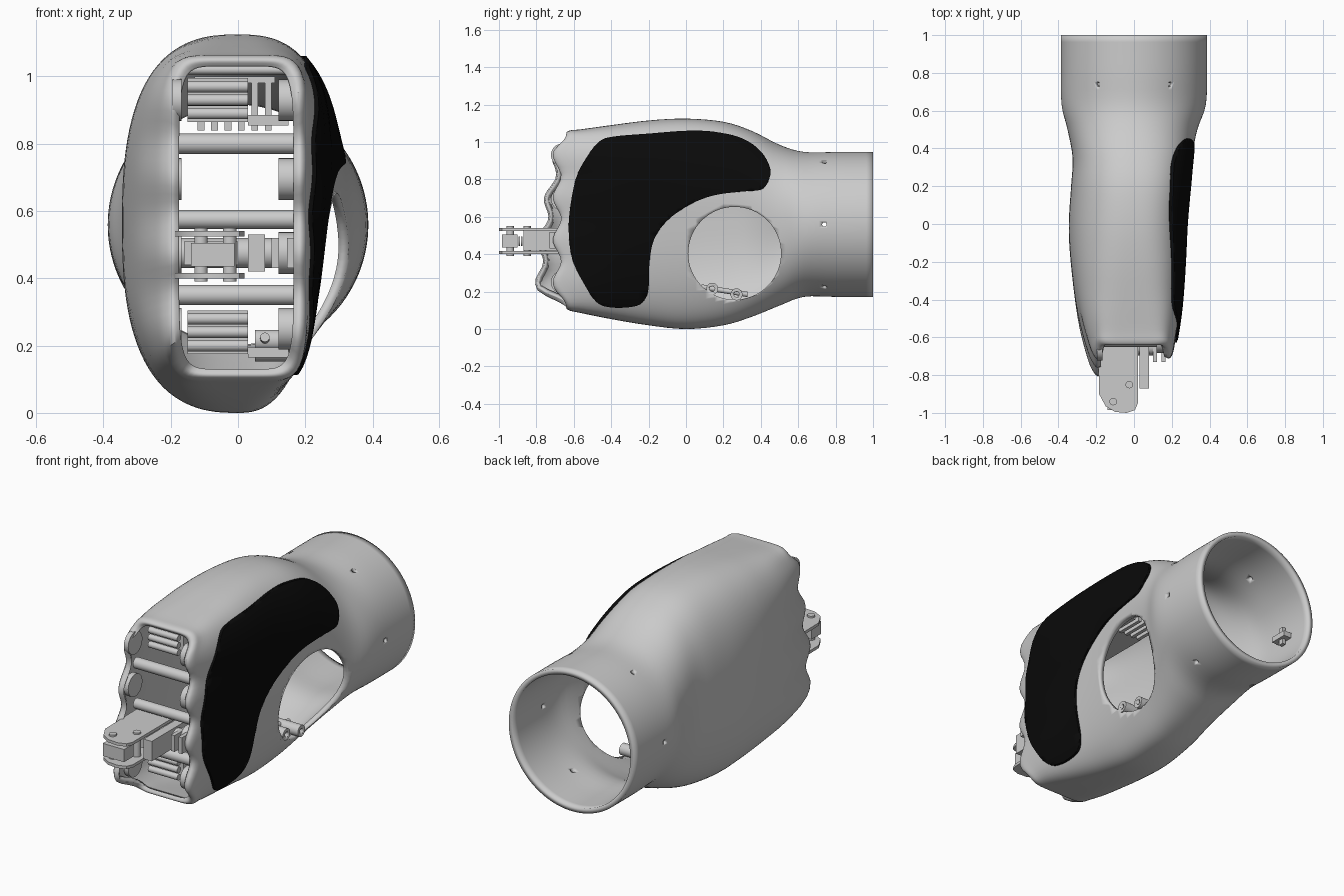
import bpy, bmesh, math
from mathutils import Vector, Matrix

if "Cube" in bpy.data.objects:
    bpy.data.objects.remove(bpy.data.objects["Cube"])


def finish(name, bm, angle=35):
    me = bpy.data.meshes.new(name)
    bm.to_mesh(me)
    bm.free()
    ob = bpy.data.objects.new(name, me)
    bpy.context.collection.objects.link(ob)
    bpy.ops.object.select_all(action='DESELECT')
    bpy.context.view_layer.objects.active = ob
    ob.select_set(True)
    bpy.ops.object.shade_smooth_by_angle(angle=math.radians(angle))
    return ob


def modify(ob, kind, **props):
    bpy.context.view_layer.objects.active = ob
    m = ob.modifiers.new(kind.title(), kind)
    for k, v in props.items():
        setattr(m, k, v)
    bpy.ops.object.modifier_apply(modifier=m.name)


def add_cyl(bm, a, b, r, seg=24):
    a, b = Vector(a), Vector(b)
    rot = (b - a).to_track_quat('Z', 'Y').to_matrix().to_4x4()
    bmesh.ops.create_cone(bm, cap_ends=True, segments=seg, radius1=r, radius2=r,
                          depth=(b - a).length, matrix=Matrix.Translation((a + b) / 2) @ rot)


def cyl(name, a, b, r, seg=24):
    bm = bmesh.new()
    add_cyl(bm, a, b, r, seg)
    return finish(name, bm)


def box(name, lo, hi):
    bm = bmesh.new()
    lo, hi = Vector(lo), Vector(hi)
    bmesh.ops.create_cube(bm, size=1, matrix=Matrix.Translation((lo + hi) / 2) @ Matrix.Diagonal((*(hi - lo), 1)))
    return finish(name, bm)


def prism(name, pts, axis, a, b):
    place = (lambda p, h: (h, p[0], p[1])) if axis == 'x' else (lambda p, h: (p[0], p[1], h))
    bm = bmesh.new()
    f = bm.faces.new([bm.verts.new(place(p, a)) for p in pts])
    g = bmesh.ops.extrude_face_region(bm, geom=[f])
    d = Vector(place((0, 0), b - a))
    bmesh.ops.translate(bm, vec=d, verts=[v for v in g['geom'] if isinstance(v, bmesh.types.BMVert)])
    bmesh.ops.recalc_face_normals(bm, faces=bm.faces)
    return finish(name, bm)


def spline(rows, steps, closed=False):
    n, out = len(rows), []
    get = (lambda i: rows[i % n]) if closed else (lambda i: rows[min(max(i, 0), n - 1)])
    for i in range(n if closed else n - 1):
        for k in range(steps):
            t = k / steps
            out.append([0.5 * (2 * q + (r - p) * t + (2 * p - 5 * q + 4 * r - s) * t * t
                               + (3 * q - p - 3 * r + s) * t ** 3)
                        for p, q, r, s in zip(get(i - 1), get(i), get(i + 1), get(i + 2))])
    return out if closed else out + [list(rows[-1])]


def ramp(t):
    t = min(max(t, 0), 1)
    return t * t * (3 - 2 * t)


# Palm sections: y, left width, right width, bottom, top, squareness, tilt
SECTIONS = [
    (-0.630, .175, .165, .130, 1.030, 7, 0),
    (-0.640, .195, .185, .112, 1.048, 7, 0),
    (-0.620, .215, .203, .098, 1.062, 7, 0),
    (-0.560, .245, .216, .085, 1.068, 5.2, .03),
    (-0.400, .300, .240, .053, 1.090, 3.6, .10),
    (-0.200, .335, .252, .020, 1.115, 2.9, .18),
    (0.000, .345, .262, .000, 1.125, 2.6, .20),
    (0.200, .333, .280, .020, 1.108, 2.5, .20),
    (0.350, .325, .300, .065, 1.060, 2.4, .15),
    (0.500, .352, .335, .125, .985, 2.2, .05),
    (0.630, .383, .380, .172, .947, 2, 0),
    (0.800, .387, .387, .172, .946, 2, 0),
    (1.000, .387, .387, .172, .946, 2, 0)]
AROUND = 128


def palm_surface(name):
    bm, rings = bmesh.new(), []
    for y, wl, wr, zb, zt, n, tilt in spline(SECTIONS, 4):
        ring = []
        front = ramp((-0.15 - y) / 0.47)
        for j in range(AROUND):
            a = 2 * math.pi * j / AROUND
            c, s = math.cos(a), math.sin(a)
            r = (abs(c) ** n + abs(s) ** n) ** (-1 / n)
            zn = r * s
            z = (zb + zt) / 2 + zn * (zt - zb) / 2
            x = r * c * (wr * (1 + tilt * zn) if c > 0 else wl)
            # knuckle scallops push the side edges forward
            wave = .022 * math.cos(2 * math.pi * (z - .93) / .227)
            reach = .05 if c > 0 else .145 - .09 * max(0, (z - .45) / .48)
            side = ramp((1 - abs(zn)) / .2) * ramp((abs(r * c) - .5) / .4)
            ring.append(bm.verts.new((x, y - front * side * (reach + wave), z)))
        rings.append(ring)
    for p, q in zip(rings, rings[1:]):
        for j in range(AROUND):
            k = (j + 1) % AROUND
            bm.faces.new((p[j], q[j], q[k], p[k]))
    return finish(name, bm)


# Hollow palm shell with thumb opening and screw holes round the wrist
shell = palm_surface("palm_shell")
modify(shell, 'SOLIDIFY', thickness=.028, offset=-1)
bm = bmesh.new()
add_cyl(bm, (.06, .26, .405), (.6, .26, .405), .248, 64)
for k in range(6):
    a = math.radians(60 * k)
    d = Vector((math.cos(a), 0, math.sin(a)))
    o = Vector((0, .74, .559))
    add_cyl(bm, o + d * .3, o + d * .45, .012, 16)
cutter = finish("hole_cutter", bm)
modify(shell, 'BOOLEAN', object=cutter, operation='DIFFERENCE', solver='EXACT')
bpy.data.objects.remove(cutter)

# Black grip pad following the palm side
OUTLINE = [(-.622, .45), (-.625, .6), (-.59, .8), (-.53, .92), (-.46, 1.005), (-.38, 1.03), (-.2, 1.045),
           (0, 1.06), (.15, 1.055), (.3, 1.02), (.4, .95), (.45, .86), (.44, .79), (.4, .745), (.3, .735),
           (.15, .715), (.02, .665), (-.1, .58), (-.17, .48), (-.195, .36), (-.2, .22), (-.225, .15),
           (-.28, .12), (-.4, .115), (-.48, .145), (-.55, .25), (-.6, .35)]
pad = palm_surface("grip_pad")
modify(pad, 'SOLIDIFY', thickness=.012, offset=1)
cutter = prism("pad_cutter", spline(OUTLINE, 4, True), 'x', .03, .6)
modify(pad, 'BOOLEAN', object=cutter, operation='INTERSECT', solver='EXACT')
bpy.data.objects.remove(cutter)
black = bpy.data.materials.new("black_rubber")
black.diffuse_color = (.003, .003, .003, 1)
black.use_nodes = True
black.node_tree.nodes["Principled BSDF"].inputs["Base Color"].default_value = black.diffuse_color
pad.data.materials.clear()
pad.data.materials.append(black)
for p in pad.data.polygons:
    p.material_index = 0

# Knuckle divider bars and bearing discs
for i, (z, r) in enumerate([(.80, .03), (.575, .028), (.35, .03)]):
    cyl(f"knuckle_bar_{i}", (-.19, -.62, z), (.185, -.62, z), r)
for i, z in enumerate([.93, .695, .475, .25]):
    cyl(f"right_bearing_{i}", (.12, -.62, z), (.18, -.62, z), .062, 32)
    cyl(f"left_bearing_{i}", (-.195, -.66, z), (-.168, -.66, z), .062, 32)

# Drive units for the outer fingers
for i, z in enumerate([.93, .24]):
    box(f"drive_unit_{i}", (-.15, -.52, z - .065), (.03, -.12, z + .065))
    box(f"drive_side_plate_{i}", (.03, -.5, z - .075), (.15, -.2, z - .045))
    for k in range(3):
        cyl(f"drive_rod_{i}_{k}", (-.15, -.56, z - .04 + .04 * k), (.03, -.56, z - .04 + .04 * k), .017, 16)
cyl("top_cross_rod", (-.15, -.55, 1.02), (.15, -.55, 1.02), .014, 16)

# Projecting finger joint
PLATE = [(-.19, -.6), (.02, -.6), (.02, -.95), (.005, -.985), (-.04, -1), (-.1, -.995), (-.15, -.965), (-.185, -.9)]
for i, z in enumerate([.40, .525]):
    prism(f"finger_plate_{i}", PLATE, 'z', z, z + .016)
for i, (x, y) in enumerate([(-.11, -.94), (-.025, -.85)]):
    cyl(f"finger_pin_{i}", (x, y, .39), (x, y, .55), .02, 20)
box("finger_tip_block", (-.14, -.985, .435), (-.01, -.9, .505))
for k in range(6):
    cyl(f"finger_spring_{k}", (-.08, -.895 + .014 * k, .47), (-.08, -.887 + .014 * k, .47), .026, 16)
cyl("finger_axle", (-.19, -.65, .475), (.12, -.65, .475), .045)
box("finger_base_block", (-.16, -.8, .44), (.0, -.5, .51))
box("finger_lever", (.03, -.87, .42), (.08, -.55, .53))
for x in (.1, .145):
    box("finger_lug", (x, -.73, .43), (x + .022, -.6, .52))

# Rod, eyelets and ribbed block inside the thumb opening
cyl("inner_rod", (.08, .08, .225), (.08, .33, .185), .014, 16)
for i, (y, z) in enumerate([(.14, .215), (.27, .185)]):
    bm = bmesh.new()
    add_cyl(bm, (.05, y, z), (.2, y, z), .032, 24)
    eye = finish(f"eyelet_{i}", bm)
    hole = cyl("eyelet_cutter", (.0, y, z), (.3, y, z), .014, 16)
    modify(eye, 'BOOLEAN', object=hole, operation='DIFFERENCE', solver='EXACT')
    bpy.data.objects.remove(hole)
for k in range(6):
    box(f"rib_{k}", (-.12 + .04 * k, -.1, .84), (-.1 + .04 * k, .06, .98))
box("rib_base", (-.13, -.1, .98), (.11, .06, 1.0))

# Small catch on the inside of the wrist
box("wrist_catch", (-.36, .76, .52), (-.31, .86, .55))
box("wrist_catch_arm", (-.345, .8, .49), (-.325, .83, .59))
